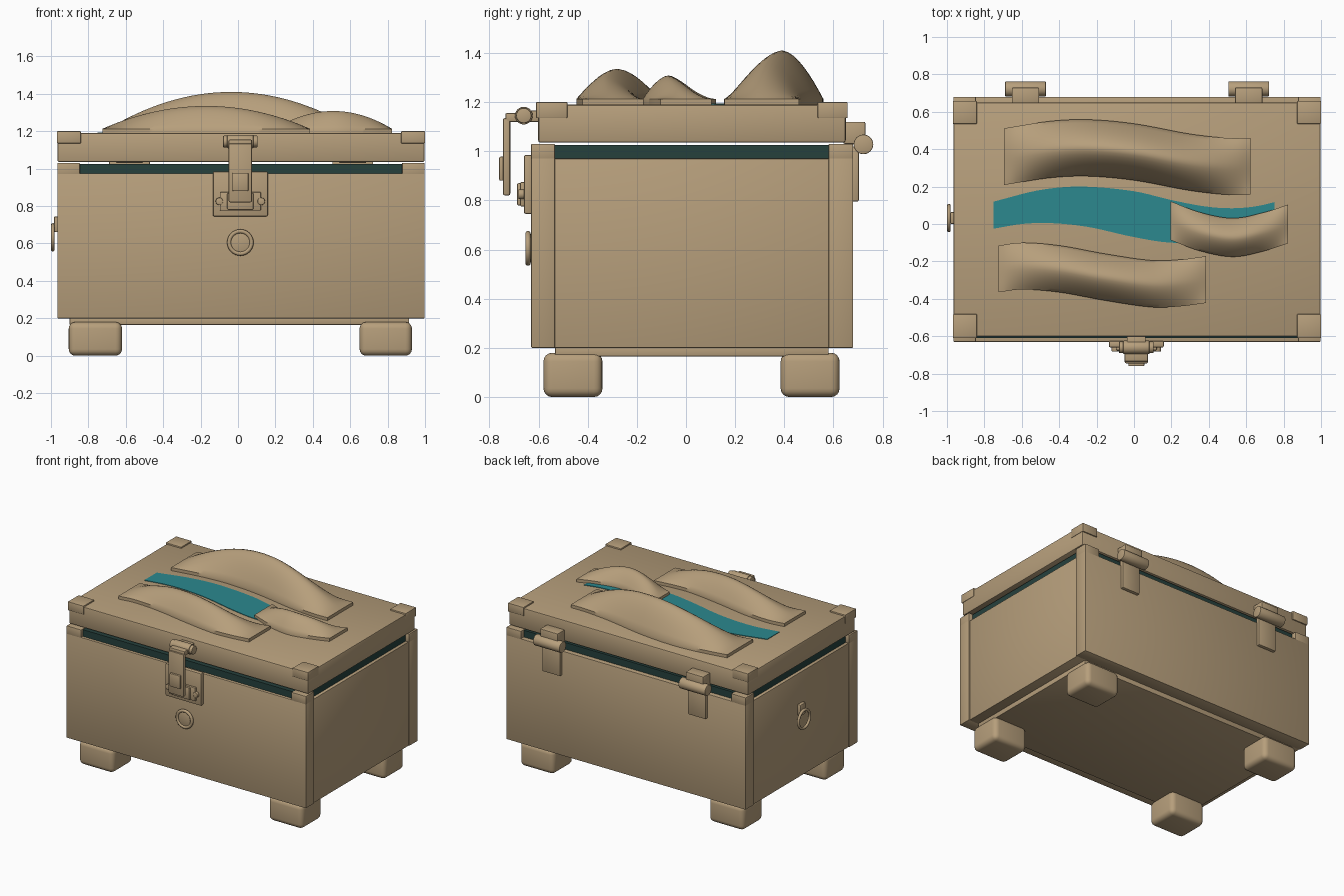
import bpy, bmesh, math
from mathutils import Matrix

if "Cube" in bpy.data.objects:
    bpy.data.objects.remove(bpy.data.objects["Cube"])


def material(name, rgb):
    m = bpy.data.materials.new(name)
    m.diffuse_color = (*rgb, 1)
    m.use_nodes = True
    m.node_tree.nodes["Principled BSDF"].inputs["Base Color"].default_value = m.diffuse_color
    return m


TAN = material("tan", (0.47, 0.345, 0.2))
TEAL = material("teal", (0.025, 0.25, 0.275))
DARK = material("dark green", (0.019, 0.052, 0.046))


def finish(name, bm, mat, smooth=True):
    bmesh.ops.recalc_face_normals(bm, faces=bm.faces)
    me = bpy.data.meshes.new(name)
    bm.to_mesh(me)
    bm.free()
    me.materials.append(mat)
    ob = bpy.data.objects.new(name, me)
    bpy.context.collection.objects.link(ob)
    if smooth:
        bpy.ops.object.select_all(action='DESELECT')
        ob.select_set(True)
        bpy.context.view_layer.objects.active = ob
        bpy.ops.object.shade_smooth_by_angle(angle=math.radians(40))
    return ob


def box(name, x, y, z, mat=TAN, bevel=0.004, segments=2):
    bm = bmesh.new()
    bmesh.ops.create_cube(bm, size=1)
    for v in bm.verts:
        for i, (lo, hi) in enumerate((x, y, z)):
            v.co[i] = lo if v.co[i] < 0 else hi
    if bevel:
        bmesh.ops.bevel(bm, geom=bm.edges[:], offset=bevel, segments=segments,
                        profile=0.5, affect='EDGES')
    return finish(name, bm, mat)


def cylinder(name, centre, radius, length, axis, bevel=0.004):
    bm = bmesh.new()
    bmesh.ops.create_cone(bm, cap_ends=True, segments=24, radius1=radius,
                          radius2=radius, depth=length)
    rims = [e for e in bm.edges if abs(e.verts[0].co.z - e.verts[1].co.z) < 1e-5]
    bmesh.ops.bevel(bm, geom=rims, offset=bevel, segments=2, profile=0.5, affect='EDGES')
    turn = Matrix.Rotation(math.pi / 2, 4, 'Y' if axis == 'x' else 'X')
    bm.transform(Matrix.Translation(centre) @ turn)
    return finish(name, bm, TAN)


def ring(name, centre, radius, tube, axis):
    bm = bmesh.new()
    n, k = 32, 10
    rows = []
    for i in range(n):
        a = 2 * math.pi * i / n
        row = []
        for j in range(k):
            b = 2 * math.pi * j / k
            r = radius + tube * math.cos(b)
            row.append(bm.verts.new((r * math.cos(a), r * math.sin(a), tube * math.sin(b))))
        rows.append(row)
    for i in range(n):
        p, q = rows[i], rows[(i + 1) % n]
        for j in range(k):
            bm.faces.new((p[j], q[j], q[(j + 1) % k], p[(j + 1) % k]))
    turn = Matrix.Rotation(math.pi / 2, 4, 'Y' if axis == 'x' else 'X')
    bm.transform(Matrix.Translation(centre) @ turn)
    return finish(name, bm, TAN)


def curve_y(points, x):
    """Smooth spline through the given (x, y) points."""
    n = len(points)
    i = max(0, min(n - 2, sum(1 for p in points if p[0] <= x) - 1))

    def slope(k):
        a, b = points[max(k - 1, 0)], points[min(k + 1, n - 1)]
        return (b[1] - a[1]) / (b[0] - a[0])
    (x0, y0), (x1, y1) = points[i], points[i + 1]
    h = x1 - x0
    t = (x - x0) / h
    return ((2*t**3 - 3*t*t + 1) * y0 + (t**3 - 2*t*t + t) * h * slope(i)
            + (3*t*t - 2*t**3) * y1 + (t**3 - t*t) * h * slope(i + 1))


def wave(name, path, width, base, rim, height, mat, steps=40, across=16):
    """Wavy strip with a vertical rim and a domed top following a path."""
    bm = bmesh.new()
    x0, x1 = path[0][0], path[-1][0]
    rows = []
    for i in range(steps + 1):
        t = i / steps
        x = x0 + (x1 - x0) * t
        c = curve_y(path, x)
        arch = height * (1 - (2 * t - 1) ** 2)
        prof = [(-1, base)]
        for j in range(across + 1):
            u = 2 * j / across - 1
            prof.append((u, rim + arch * (1 - abs(u) ** 1.7)))
        prof.append((1, base))
        rows.append([bm.verts.new((x, c + u * width / 2, z)) for u, z in prof])
    n = len(rows[0])
    for p, q in zip(rows, rows[1:]):
        for j in range(n):
            bm.faces.new((p[j], q[j], q[(j + 1) % n], p[(j + 1) % n]))
    bm.faces.new(rows[0])
    bm.faces.new(rows[-1])
    return finish(name, bm, mat)


L, R = -0.965, 0.997          # outer sides of the chest
F, B = -0.63, 0.68            # front and back

# Chest body: front and back panels, recessed sides and floor plate
box("front_panel", (L, R), (F, -0.533), (0.2, 0.975))
box("back_panel", (L, R), (0.58, B), (0.2, 0.975))
box("side_core", (L + 0.006, R - 0.006), (-0.54, 0.59), (0.2, 0.97))
box("floor_plate", (-0.9, 0.915), (-0.533, 0.58), (0.165, 0.21))
for sx, x in (("left", (-0.905, -0.62)), ("right", (0.65, 0.93))):
    for sy, y in (("front", (-0.58, -0.34)), ("back", (0.385, 0.625))):
        box(f"{sy}_{sx}_foot", x, y, (0, 0.18), bevel=0.035, segments=4)

# Dark seal and the corner blocks around it
box("seal", (L + 0.03, R - 0.03), (-0.61, 0.645), (0.965, 1.025), DARK, bevel=0)
for sx, x in (("left", (L, -0.845)), ("right", (0.877, R))):
    for sy, y in (("front", (F, -0.533)), ("back", (0.58, B))):
        box(f"{sy}_{sx}_body_corner", x, y, (0.965, 1.03))

# Lid with corner caps
box("lid", (L, R), (-0.602, 0.65), (1.035, 1.19), bevel=0.01)
for sx, x in (("left", (L - 0.003, -0.84)), ("right", (0.872, R + 0.003))):
    for sy, y in (("front", (-0.61, -0.482)), ("back", (0.535, 0.658))):
        box(f"{sy}_{sx}_lid_cap", x, y, (1.135, 1.2))

# Raised waves on the lid
wave("back_wave", [(-0.695, 0.36), (-0.45, 0.398), (-0.25, 0.407), (0, 0.385),
                   (0.3, 0.33), (0.5, 0.308), (0.622, 0.308)],
     0.303, 1.185, 1.213, 0.197, TAN)
wave("front_wave", [(-0.725, -0.24), (-0.6, -0.225), (-0.4, -0.24), (-0.15, -0.285),
                    (0.1, -0.32), (0.25, -0.315), (0.385, -0.297)],
     0.25, 1.185, 1.213, 0.122, TAN)
wave("small_wave", [(0.195, 0.018), (0.35, -0.04), (0.53, -0.072), (0.7, -0.04),
                    (0.823, 0.0)], 0.207, 1.185, 1.213, 0.095, TAN)


# Flat teal ribbon between the waves
def ribbon(name, upper, lower, z0, z1, steps=40):
    bm = bmesh.new()
    rows = []
    for i in range(steps + 1):
        x = upper[0][0] + (upper[-1][0] - upper[0][0]) * i / steps
        a, b = curve_y(upper, x), curve_y(lower, x)
        rows.append([bm.verts.new((x, y, z)) for y, z in ((a, z0), (a, z1), (b, z1), (b, z0))])
    for p, q in zip(rows, rows[1:]):
        for j in range(4):
            bm.faces.new((p[j], q[j], q[(j + 1) % 4], p[(j + 1) % 4]))
    bm.faces.new(rows[0])
    bm.faces.new(rows[-1])
    return finish(name, bm, TEAL, smooth=False)


ribbon("teal_ribbon",
       [(-0.75, 0.12), (-0.5, 0.182), (-0.28, 0.2), (0, 0.175), (0.2, 0.128),
        (0.38, 0.094), (0.52, 0.084), (0.65, 0.094), (0.752, 0.117)],
       [(-0.75, -0.025), (-0.6, 0.0), (-0.45, 0.005), (-0.25, -0.015), (0, -0.07),
        (0.2, -0.1), (0.4, -0.09), (0.6, -0.04), (0.752, 0.0)], 1.186, 1.194)

# Front latch: plate, keeper, hinged hasp
CX = 0.0125
box("latch_plate", (CX - 0.147, CX + 0.147), (-0.66, -0.625), (0.745, 0.985), bevel=0.008)
box("latch_keeper_base", (CX - 0.11, CX + 0.11), (-0.675, -0.655), (0.775, 0.875), bevel=0.006)
box("latch_keeper", (CX - 0.07, CX + 0.07), (-0.688, -0.655), (0.78, 0.87), bevel=0.006)
for s in (-1, 1):
    cylinder("latch_screw", (CX + s * 0.112, -0.67, 0.825), 0.02, 0.025, 'y')
    cylinder("hasp_knuckle", (CX + s * 0.077, -0.66, 1.145), 0.031, 0.03, 'x')
cylinder("hasp_pivot", (CX, -0.66, 1.145), 0.036, 0.14, 'x')
box("hasp_mount", (CX - 0.05, CX + 0.05), (-0.66, -0.595), (1.12, 1.165))
box("hasp_arm", (CX - 0.0625, CX + 0.0625), (-0.735, -0.66), (1.12, 1.155), bevel=0.006)
box("hasp_strap", (CX - 0.0625, CX + 0.0625), (-0.745, -0.715), (0.82, 1.135), bevel=0.008)
box("hasp_button", (CX - 0.043, CX + 0.043), (-0.76, -0.74), (0.88, 0.978), bevel=0.006)

# Front medallion
cylinder("front_medallion", (CX, -0.635, 0.605), 0.058, 0.02, 'y')
ring("front_ring", (CX, -0.643, 0.605), 0.06, 0.011, 'y')

# Left pull ring with its mount
ring("pull_ring", (-0.99, 0.032, 0.633), 0.066, 0.01, 'x')
box("pull_mount", (-0.984, -0.955), (0.0, 0.064), (0.66, 0.745), bevel=0.008)

# Back hinges
for side, x in (("left", -0.58), ("right", 0.613)):
    cylinder(f"{side}_hinge_barrel", (x, 0.722, 1.028), 0.04, 0.218, 'x')
    box(f"{side}_hinge_lid_leaf", (x - 0.073, x + 0.073), (0.64, 0.73), (1.03, 1.12), bevel=0.006)
    box(f"{side}_hinge_body_leaf", (x - 0.073, x + 0.073), (0.67, 0.703), (0.795, 1.02), bevel=0.006)
